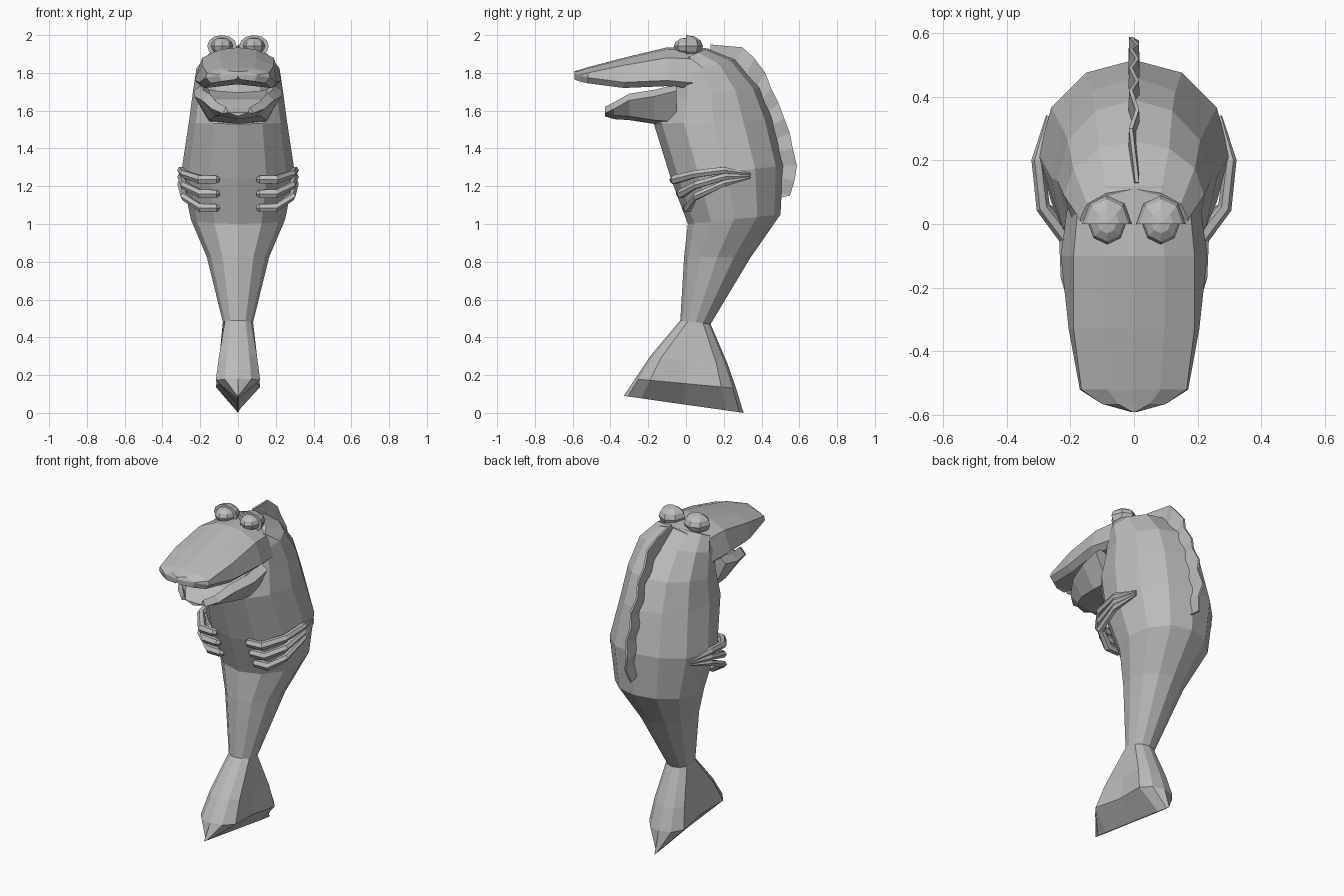
import bpy, bmesh
from math import sin, cos, pi, copysign
from mathutils import Vector

if "Cube" in bpy.data.objects:
    bpy.data.objects.remove(bpy.data.objects["Cube"], do_unlink=True)

grey = bpy.data.materials.new("plain grey")
grey.use_nodes = True
GREY = (0.5, 0.5, 0.5, 1)
grey.diffuse_color = GREY
grey.node_tree.nodes["Principled BSDF"].inputs["Base Color"].default_value = GREY


def finish(name, bm):
    bmesh.ops.recalc_face_normals(bm, faces=bm.faces)
    mesh = bpy.data.meshes.new(name)
    bm.to_mesh(mesh)
    bm.free()
    mesh.materials.append(grey)
    obj = bpy.data.objects.new(name, mesh)
    bpy.context.collection.objects.link(obj)
    return obj


def loft(name, rings):
    """Skin closed rings of equal length and cap both ends."""
    bm = bmesh.new()
    rows = [[bm.verts.new(p) for p in ring] for ring in rings]
    n = len(rows[0])
    for a, b in zip(rows, rows[1:]):
        for i in range(n):
            j = (i + 1) % n
            bm.faces.new((a[i], a[j], b[j], b[i]))
    bm.faces.new(rows[0])
    bm.faces.new(rows[-1])
    return finish(name, bm)


def body_ring(front, back, half, pinch=0.0, sides=12):
    """Ring tilted between a front and a back point; pinch hollows its sides."""
    ring = []
    for i in range(sides):
        a = 2 * pi * i / sides
        c = cos(a)
        if pinch:
            c = copysign(abs(c) ** 0.5, c) if abs(c) > 0.01 else 0
        t = (1 - c) / 2
        x = half * sin(a) * (1 - pinch * abs(sin(a)) ** 16)
        ring.append((x, front[0] + t * (back[0] - front[0]),
                     front[1] + t * (back[1] - front[1])))
    return ring


def mirrored(y, right_half):
    """Close a cross-section whose first and last points lie on the middle."""
    pts = right_half + [(-x, z) for x, z in reversed(right_half[1:-1])]
    return [(x, y, z) for x, z in pts]


# Body with tail fluke: front point, back point, half width, side hollow
profile = [
    ((-0.33, 0.09), (0.305, 0.0), 0.004, 0.3),
    ((-0.27, 0.18), (0.265, 0.13), 0.14, 0.3),
    ((-0.19, 0.30), (0.22, 0.26), 0.12, 0.25),
    ((-0.03, 0.49), (0.13, 0.47), 0.08, 0),
    ((-0.01, 0.83), (0.34, 0.82), 0.165, 0),
    ((0.01, 1.0), (0.5, 1.05), 0.25, 0),
    ((-0.08, 1.24), (0.515, 1.31), 0.3, 0),
    ((-0.17, 1.53), (0.46, 1.55), 0.26, 0),
    ((-0.12, 1.66), (0.39, 1.72), 0.24, 0),
    ((-0.08, 1.78), (0.26, 1.87), 0.22, 0),
    ((-0.08, 1.84), (0.11, 1.93), 0.17, 0),
]
loft("body_and_tail", [body_ring(*p) for p in profile])

# Upper jaw and brow: y, top, corner height, underside, corner and lip half width
upper = [
    (0.12, 1.93, 1.87, 1.71, 0.17, 0.2),
    (-0.1, 1.935, 1.88, 1.73, 0.19, 0.23),
    (-0.33, 1.88, 1.84, 1.72, 0.19, 0.205),
    (-0.52, 1.83, 1.8, 1.745, 0.165, 0.17),
    (-0.565, 1.815, 1.79, 1.755, 0.1, 0.1),
    (-0.59, 1.81, 1.79, 1.765, 0.01, 0.01),
]
loft("upper_jaw", [
    mirrored(y, [(0, top), (c / 2, top - 0.2 * (top - mid)), (c, mid),
                 (lip, low + 0.03), (lip * 0.85, low), (0, low + 0.02)])
    for y, top, mid, low, c, lip in upper])

# Lower jaw: y, rim height, underside, half width
lower = [
    (-0.05, 1.74, 1.52, 0.235),
    (-0.17, 1.71, 1.53, 0.23),
    (-0.3, 1.69, 1.55, 0.19),
    (-0.38, 1.645, 1.555, 0.14),
    (-0.43, 1.62, 1.57, 0.08),
]
loft("lower_jaw", [
    mirrored(y, [(0, rim - 0.03), (w * 0.65, rim - 0.03), (w * 0.8, rim),
                 (w, rim - 0.035), (w * 0.65, low + 0.02), (0, low)])
    for y, rim, low, w in lower])

# Dorsal fin: thin wavy strip with its inner edge sunk in the back
outer = [(0.13, 1.95), (0.3, 1.935), (0.36, 1.88), (0.42, 1.8), (0.45, 1.72),
         (0.49, 1.64), (0.52, 1.56), (0.55, 1.48), (0.565, 1.4), (0.587, 1.31),
         (0.575, 1.23), (0.55, 1.15), (0.5, 1.14)]
hub = Vector((0.1, 1.3))
fin = []
for i, p in enumerate(outer):
    y, z = p
    inner = Vector(p).lerp(hub, 0.3)
    wave = 0.01 * (-1) ** i
    fin.append([(wave - 0.006, y, z), (wave + 0.006, y, z),
                (0.018, inner.x, inner.y), (-0.018, inner.x, inner.y)])
loft("dorsal_fin", fin)

# Eyes and hands, repeated on each side
for side, label in ((1, "left"), (-1, "right")):
    for part, size, y, cut in (("eyeball", 0.06, 0.005, False),
                               ("eyelid", 0.078, 0.0, True)):
        bm = bmesh.new()
        bmesh.ops.create_uvsphere(bm, u_segments=8, v_segments=6, radius=size)
        if cut:
            geom = bm.verts[:] + bm.edges[:] + bm.faces[:]
            bmesh.ops.bisect_plane(bm, geom=geom, plane_co=(0, 0, 0),
                                   plane_no=(0, -1, 0), clear_outer=True)
            bmesh.ops.holes_fill(bm, edges=bm.edges)
        for v in bm.verts:
            v.co = (v.co.x + side * 0.085, v.co.y * 1.15 + y,
                    v.co.z * 0.75 + 1.942)
        finish(label + "_" + part, bm)

    for k in range(3):
        path = [(0.27, 0.34, 1.265 - 0.01 * k), (0.302, 0.2, 1.285 - 0.035 * k),
                (0.285, 0.05, 1.265 - 0.06 * k),
                (0.2, -0.06 + 0.035 * k, 1.235 - 0.075 * k),
                (0.115, -0.065 + 0.035 * k, 1.235 - 0.075 * k),
                (0.1, -0.06 + 0.035 * k, 1.235 - 0.075 * k)]
        thick = [0.006, 0.02, 0.022, 0.026, 0.024, 0.012]
        pts = [Vector((side * x, y, z)) for x, y, z in path]
        rings = []
        for i, p in enumerate(pts):
            along = pts[min(i + 1, 5)] - pts[max(i - 1, 0)]
            out = along.cross(Vector((0, 0, 1))).normalized()
            rings.append([p + thick[i] * (out * cos(j * pi / 3)
                          + Vector((0, 0, sin(j * pi / 3)))) for j in range(6)])
        loft(f"{label}_finger_{k + 1}", rings)
